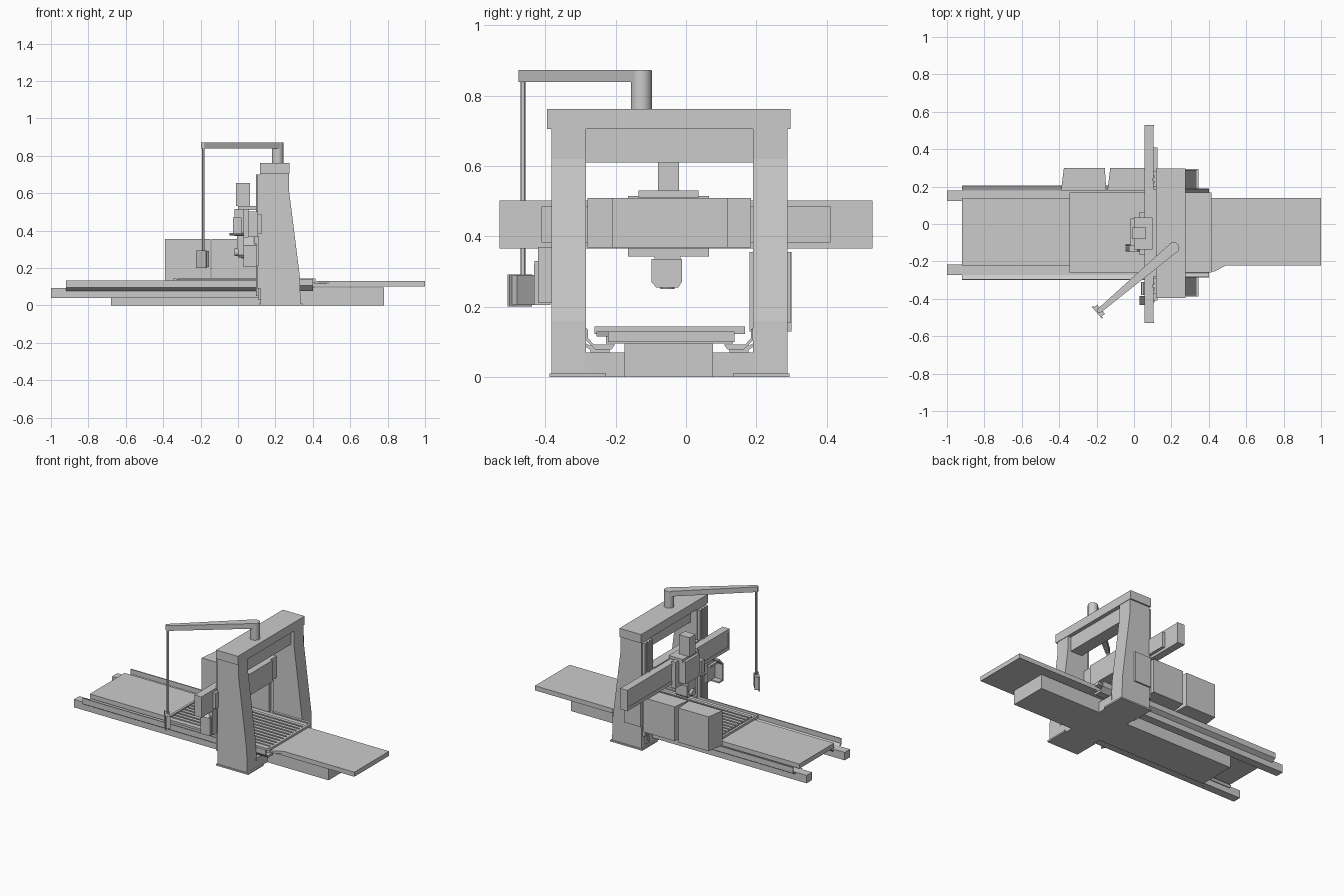
import bpy, bmesh, math
from mathutils import Vector

CY = -0.047  # centre line of bed and portal


def finish(name, bm):
    bmesh.ops.recalc_face_normals(bm, faces=bm.faces)
    me = bpy.data.meshes.new(name)
    bm.to_mesh(me)
    bm.free()
    ob = bpy.data.objects.new(name, me)
    bpy.context.collection.objects.link(ob)
    return ob


def prism(name, pts, axis, a, b):
    """Extrude a 2D profile along axis from a to b."""
    def place(p, t):
        u, v = p
        return {'x': (t, u, v), 'y': (u, t, v), 'z': (u, v, t)}[axis]
    bm = bmesh.new()
    lo = [bm.verts.new(place(p, a)) for p in pts]
    hi = [bm.verts.new(place(p, b)) for p in pts]
    n = len(pts)
    bm.faces.new(lo)
    bm.faces.new(hi)
    for i in range(n):
        j = (i + 1) % n
        bm.faces.new((lo[i], lo[j], hi[j], hi[i]))
    return finish(name, bm)


def box(name, x0, x1, y0, y1, z0, z1):
    return prism(name, [(x0, y0), (x1, y0), (x1, y1), (x0, y1)], 'z', z0, z1)


def cyl(name, p, q, r, r2=None, n=24):
    p, q = Vector(p), Vector(q)
    bm = bmesh.new()
    bmesh.ops.create_cone(bm, cap_ends=True, segments=n, radius1=r,
                          radius2=r if r2 is None else r2, depth=(q - p).length)
    rot = (q - p).to_track_quat('Z', 'Y')
    for v in bm.verts:
        v.co = rot @ v.co + (p + q) / 2
    ob = finish(name, bm)
    bpy.context.view_layer.objects.active = ob
    ob.select_set(True)
    bpy.ops.object.shade_smooth_by_angle()
    ob.select_set(False)
    return ob


# Bed and sliding covers
box("bed", -0.68, 0.78, -0.175, 0.077, 0, 0.095)
box("bed_cover_left", -0.92, -0.34, -0.222, 0.138, 0.10, 0.13)
prism("bed_cover_right", [(0.40, -0.222), (1, -0.222), (1, 0.138), (0.40, 0.138)], 'z', 0.10, 0.13)

# Work table with slotted top
box("table_body", -0.34, 0.41, -0.228, 0.134, 0.095, 0.127)
prism("table_plate", [(-0.345, -0.26), (0.415, -0.26), (0.415, 0.168), (-0.345, 0.168)], 'z', 0.123, 0.137)
prism("table_end_lip", [(0.41, -0.255), (0.43, -0.255), (0.49, -0.222), (0.41, -0.222)], 'z', 0.115, 0.13)
for i in range(11):
    y = -0.228 + i * 0.0335
    box(f"table_strip_{i}", -0.32, 0.40, y, y + 0.022, 0.135, 0.144)
for k, x in enumerate((-0.345, 0.40)):
    box(f"table_end_{k}", x, x + 0.015, -0.26, 0.168, 0.135, 0.144)

# Columns, gutters and conveyors, repeated on both sides
column = [(0.12, 0), (0.335, 0), (0.33, 0.16), (0.272, 0.62), (0.272, 0.705), (0.12, 0.705)]
for s, side in ((-1, "front"), (1, "back")):
    def Y(d):
        return CY + s * d

    def sbox(name, x0, x1, d0, d1, z0, z1):
        return box(f"{name}_{side}", x0, x1, *sorted((Y(d0), Y(d1))), z0, z1)
    prism(f"column_{side}", column, 'y', Y(0.237), Y(0.335))
    sbox("column_foot", 0.112, 0.345, 0.18, 0.341, 0, 0.01)
    sbox("column_tie", 0.12, 0.335, 0.12, 0.24, 0, 0.07)
    sbox("column_slideway_inner", 0.102, 0.122, 0.245, 0.265, 0.09, 0.70)
    sbox("column_slideway_outer", 0.102, 0.122, 0.305, 0.327, 0.09, 0.70)
    sbox("slide_cover", 0.108, 0.122, 0.265, 0.305, 0.03, 0.70)
    cyl(f"lift_screw_{side}", (0.105, Y(0.285), 0.05), (0.105, Y(0.285), 0.70), 0.009, n=12)
    gut = [(0.155, 0.092), (0.165, 0.078), (0.225, 0.078), (0.253, 0.095), (0.253, 0.132),
           (0.246, 0.132), (0.246, 0.10), (0.222, 0.088)]
    prism(f"gutter_{side}", [(Y(d), z) for d, z in gut], 'x', -0.92, 0.12)
    gut2 = [(0.155, 0.092), (0.165, 0.078), (0.21, 0.078), (0.238, 0.105), (0.238, 0.14),
            (0.231, 0.135), (0.231, 0.11), (0.215, 0.092)]
    prism(f"portal_gutter_{side}", [(Y(d), z) for d, z in gut2], 'x', 0.12, 0.40)
    sbox("conveyor", -1.0, 0.12, 0.17, 0.225, 0.04, 0.092)

# Top beam and lower crossbeam
box("top_beam", 0.118, 0.275, -0.395, 0.297, 0.705, 0.762)
box("portal_crossbeam", 0.165, 0.25, -0.285, 0.192, 0.61, 0.706)

# Cross rail carrying the head
box("cross_rail", 0.075, 0.105, -0.53, 0.53, 0.385, 0.48)
box("cross_rail_top", 0.055, 0.105, -0.53, 0.53, 0.478, 0.502)
box("cross_rail_bottom", 0.055, 0.105, -0.53, 0.53, 0.365, 0.387)
box("cross_rail_cover", 0.058, 0.08, -0.53, 0.53, 0.38, 0.485)
for y in (-0.53, 0.52):
    box("cross_rail_cap", 0.055, 0.107, y, y + 0.01, 0.365, 0.502)
box("cross_rail_back", 0.10, 0.125, -0.41, 0.41, 0.382, 0.485)
box("cross_rail_middle", 0.10, 0.165, -0.21, 0.12, 0.368, 0.509)
for y0, y1 in ((-0.28, -0.21), (0.12, 0.185)):
    box("cross_rail_shoulder", 0.10, 0.15, y0, y1, 0.368, 0.509)

# Carriage, ram and spindle head
box("carriage", 0.03, 0.058, -0.165, 0.065, 0.342, 0.515)
box("carriage_cap", 0.0, 0.10, -0.135, 0.035, 0.51, 0.53)
box("ram_housing", -0.018, 0.04, -0.115, 0.03, 0.37, 0.515)
box("ram_motor", -0.012, 0.065, -0.08, -0.02, 0.53, 0.655)
box("ram", -0.005, 0.06, -0.09, -0.015, 0.30, 0.38)
prism("spindle_head", [(-0.098, 0.335), (-0.012, 0.335), (-0.012, 0.27), (-0.022, 0.255),
                       (-0.085, 0.255), (-0.098, 0.27)], 'x', 0.0, 0.085)
cyl("spindle_nose", (0.005, -0.053, 0.285), (-0.02, -0.053, 0.285), 0.022)
cyl("spindle", (0.04, -0.053, 0.30), (0.04, -0.053, 0.25), 0.026, 0.02)
box("head_valve_box", -0.028, 0.02, -0.15, -0.115, 0.385, 0.47)
for i in range(3):
    cyl(f"head_hose_fitting_{i}", (-0.045, -0.14 + i * 0.014, 0.38), (0.03, -0.14 + i * 0.014, 0.38), 0.006, n=10)

# Tool changer bracket beside the front column
box("changer_back", 0.085, 0.11, -0.42, -0.34, 0.21, 0.37)
prism("changer_guard", [(-0.385, 0.365), (-0.432, 0.32), (-0.432, 0.205), (-0.385, 0.205),
                        (-0.385, 0.215), (-0.422, 0.215), (-0.422, 0.315), (-0.385, 0.35)], 'x', 0.03, 0.10)
box("changer_plate", 0.09, 0.10, -0.43, -0.385, 0.205, 0.33)
cyl("changer_arm", (0.05, -0.38, 0.34), (0.05, -0.31, 0.34), 0.012, n=12)

# Guard cabinets on the rear side
for x0, x1, n in ((-0.39, -0.148, "outer"), (-0.142, 0.10, "inner")):
    prism(f"guard_cabinet_{n}", [(x0, 0.18), (x1, 0.18), (x1 - (0.008 if n == "outer" else 0), 0.30),
                                 (x0 + 0.015, 0.30)], 'z', 0.13, 0.355)
box("rear_column_box", 0.12, 0.24, 0.28, 0.298, 0.155, 0.355)

# Control pendant on a swinging arm
A, B = Vector((0.212, -0.127)), Vector((-0.185, -0.463))
d = (B - A).normalized()
nrm = Vector((-d.y, d.x))
cyl("pendant_post", (A.x, A.y, 0.76), (A.x, A.y, 0.87), 0.03)
ang = math.atan2(d.y, d.x)
outline = []
for c, r, start in ((A, 0.029, ang + math.pi / 2), (B, 0.013, ang - math.pi / 2)):
    for i in range(9):
        t = start + math.pi * i / 8
        outline.append((c.x + r * math.cos(t), c.y + r * math.sin(t)))
prism("pendant_arm", outline, 'z', 0.838, 0.872)
cyl("pendant_rod", (B.x, B.y, 0.28), (B.x, B.y, 0.84), 0.007, n=12)


def pendant(name, w, t0, t1, z0, z1):
    pts = [B + nrm * u + d * v for u, v in ((-w, t0), (w, t0), (w, t1), (-w, t1))]
    return prism(name, [tuple(p) for p in pts], 'z', z0, z1)


pendant("pendant_box", 0.032, -0.012, 0.012, 0.205, 0.29)
pendant("pendant_panel", 0.042, 0.01, 0.018, 0.20, 0.292)
